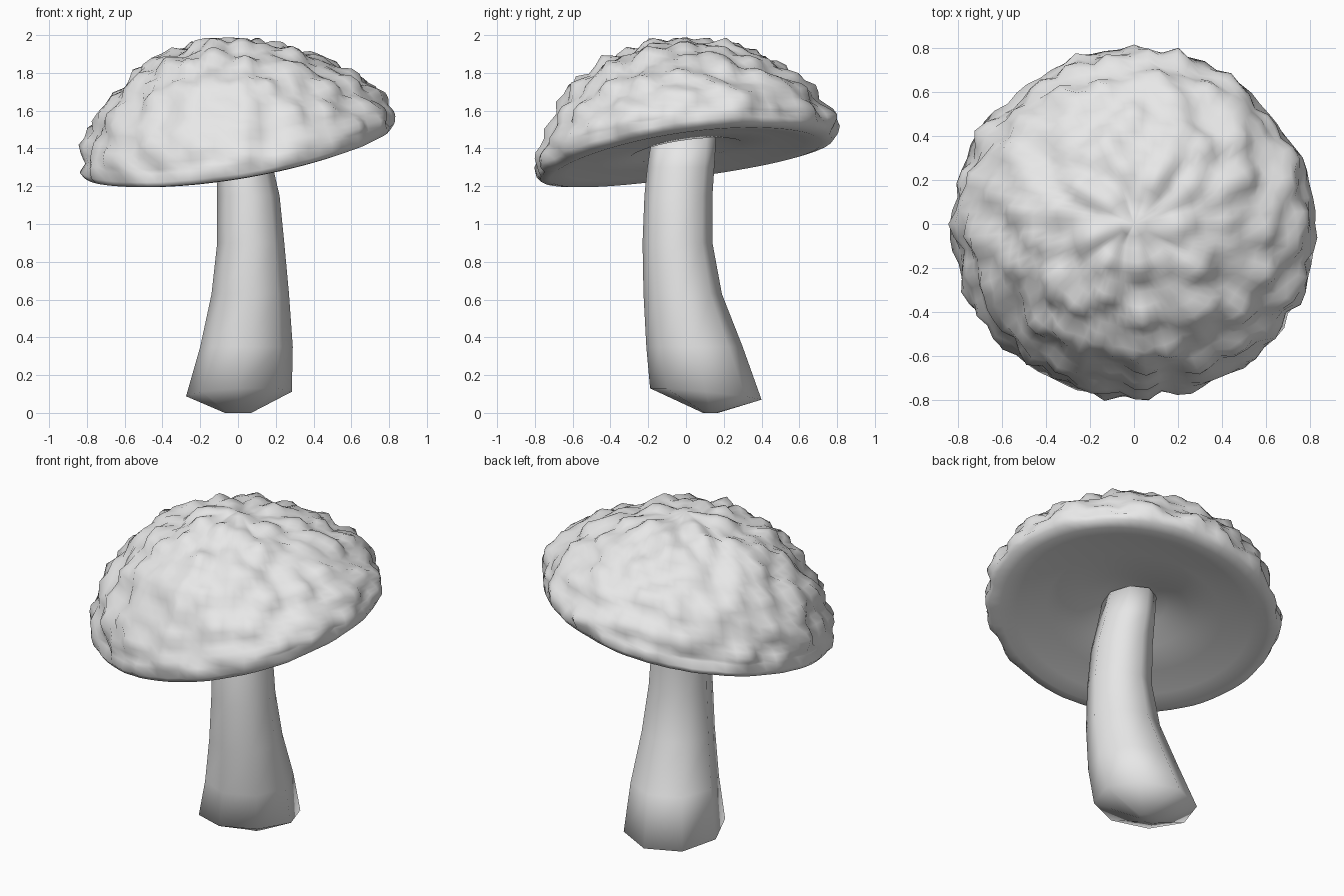
import bpy, bmesh, math
from mathutils import Vector, noise

cube = bpy.data.objects.get("Cube")
if cube:
    bpy.data.objects.remove(cube, do_unlink=True)

grey = bpy.data.materials.new("pale grey")
grey.use_nodes = True
grey.diffuse_color = (0.8, 0.8, 0.8, 1)
grey.node_tree.nodes["Principled BSDF"].inputs["Base Color"].default_value = grey.diffuse_color


def skin(name, rings, start, end):
    """Join rings of points into a closed smooth skin with a pole at each end."""
    bm = bmesh.new()
    loops = [[bm.verts.new(p) for p in ring] for ring in rings]
    n = len(loops[0])
    first, last = bm.verts.new(start), bm.verts.new(end)
    for i in range(n):
        j = (i + 1) % n
        bm.faces.new((first, loops[0][i], loops[0][j]))
        bm.faces.new((last, loops[-1][j], loops[-1][i]))
        for a, b in zip(loops, loops[1:]):
            bm.faces.new((a[i], b[i], b[j], a[j]))
    bmesh.ops.recalc_face_normals(bm, faces=bm.faces)
    for f in bm.faces:
        f.smooth = True
    mesh = bpy.data.meshes.new(name)
    bm.to_mesh(mesh)
    bm.free()
    mesh.materials.append(grey)
    obj = bpy.data.objects.new(name, mesh)
    bpy.context.collection.objects.link(obj)
    return obj


# Stem: bent, eight-sided, flaring to a tilted pointed base
# each row: z, x min, x max, y min, y max
sections = [
    (0.10, -0.275, 0.285, -0.19, 0.40),
    (0.35, -0.20, 0.29, -0.21, 0.30),
    (0.63, -0.14, 0.27, -0.225, 0.19),
    (0.90, -0.11, 0.245, -0.23, 0.14),
    (1.15, -0.11, 0.22, -0.22, 0.14),
    (1.30, -0.11, 0.185, -0.205, 0.15),
    (1.46, -0.11, 0.16, -0.18, 0.16),
]
stem_rings = [[(0.07 * math.cos(k * math.pi / 4), 0.13 + 0.04 * math.sin(k * math.pi / 4), 0)
               for k in range(8)]]
for z, x0, x1, y0, y1 in sections:
    ring = []
    for k in range(8):
        a = k * math.pi / 4
        tilt = 0.012 * math.cos(a) - 0.03 * math.sin(a) if z < 0.2 else 0
        ring.append(((x0 + x1) / 2 + (x1 - x0) / 2 * math.cos(a),
                     (y0 + y1) / 2 + (y1 - y0) / 2 * math.sin(a), z + tilt))
    stem_rings.append(ring)
skin("stem", stem_rings, (0, 0.13, 0), (0.02, 0, 1.47))


# Cap: scaly dome over a tilted, drooping rim, with a hollow around the stem
def bump(p):
    """Rounded scales, one to each noise cell."""
    nearest = noise.voronoi(p * 7)[0][0]
    return 0.1 * (0.47 - nearest)


DOME, SIDES = 22, 80
profile = []
for i in range(1, DOME + 1):
    t = math.pi / 2 * i / DOME
    profile.append((0.8 * math.sin(t), 1.45 + 0.53 * max(math.cos(t), 0) ** 1.35, 1))
profile += [(r, z, scale) for r, z, scale in (
    (0.805, 1.41, 0.6), (0.785, 1.38, 0.2), (0.73, 1.365, 0), (0.64, 1.375, 0),
    (0.48, 1.39, 0), (0.30, 1.395, 0), (0.18, 1.45, 0))]

cap_rings = []
for r, z, scale in profile:
    weight = min(1, ((2 - z) / 0.57) ** 1.3)
    ring = []
    for k in range(SIDES):
        a = 2 * math.pi * k / SIDES
        x, y = 1.035 * r * math.cos(a), 0.985 * r * math.sin(a)
        p = Vector((x, y, z + weight * (0.16 * x + 0.135 * y - 0.06 * y * y)))
        out = Vector((x, y, (z - 1.4) * 1.2 + 0.05)).normalized()
        ring.append(p + out * scale * bump(p))
    cap_rings.append(ring)
skin("cap", cap_rings, (0, 0, 1.985), (0, 0, 1.46))
